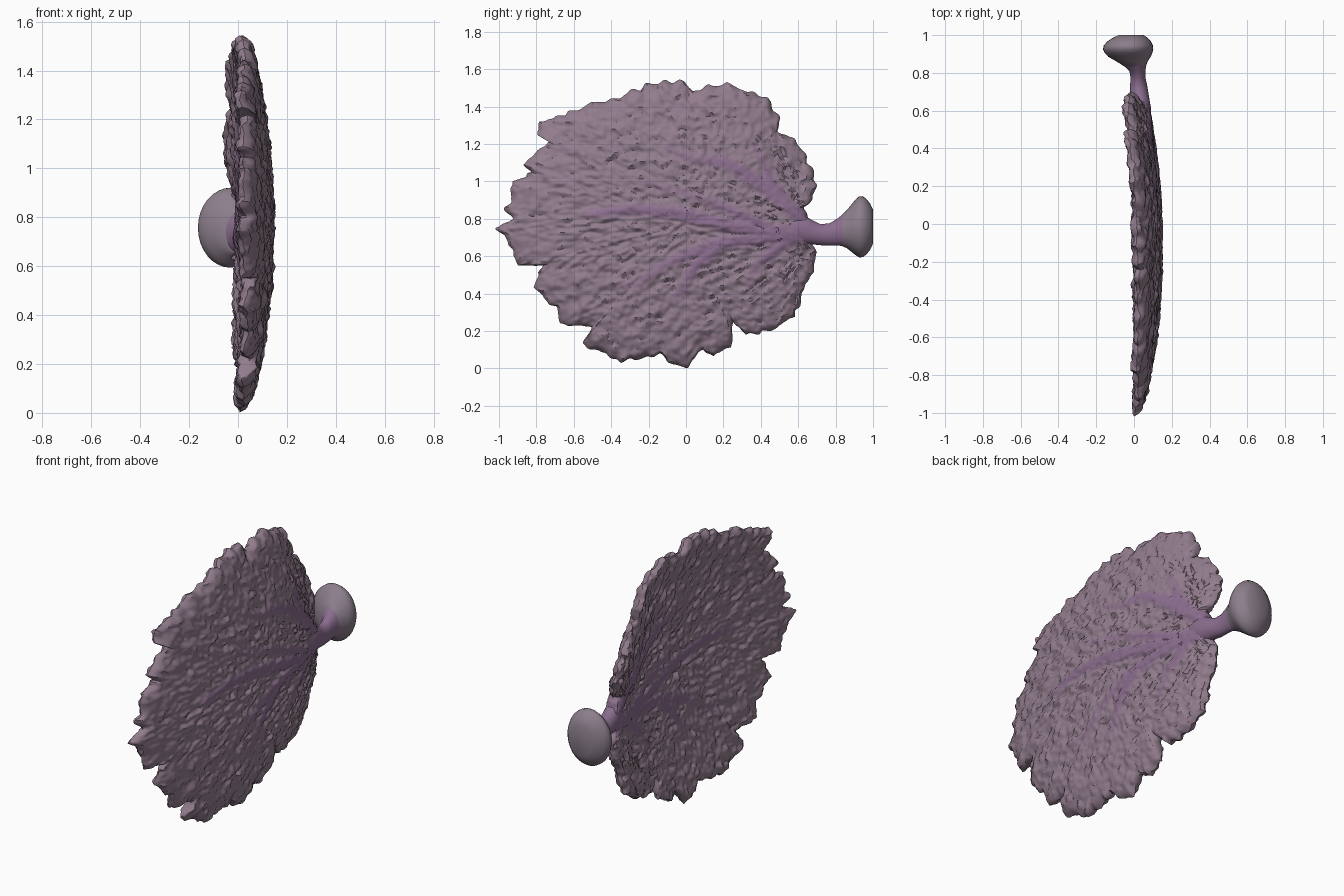
import bpy, bmesh, math
from mathutils import Vector, noise, kdtree

if "Cube" in bpy.data.objects:
    bpy.data.objects.remove(bpy.data.objects["Cube"])

def material(name, col):
    m = bpy.data.materials.new(name)
    m.diffuse_color = (*col, 1)
    m.use_nodes = True
    m.node_tree.nodes["Principled BSDF"].inputs["Base Color"].default_value = m.diffuse_color
    return m

FLESH = material("mauve", (0.29, 0.205, 0.27))
TINT = material("vein_edge", (0.28, 0.18, 0.275))
VEIN = material("purple", (0.26, 0.155, 0.275))
FOOT = material("grey_mauve", (0.26, 0.21, 0.26))

# Fan outline as (y, z)
OUTLINE = [(.66, .79), (.63, .86), (.69, .93), (.69, 1.03), (.65, 1.13), (.58, 1.22), (.49, 1.27),
           (.50, 1.34), (.45, 1.42), (.36, 1.47), (.22, 1.53), (.12, 1.51), (.04, 1.48), (-.03, 1.54),
           (-.2, 1.52), (-.35, 1.45), (-.5, 1.42), (-.65, 1.36), (-.78, 1.32), (-.80, 1.25),
           (-.73, 1.22), (-.87, 1.09), (-.82, 1.05), (-.92, 1.0), (-.93, .91), (-.97, .86),
           (-.93, .80), (-1.02, .75), (-.95, .68), (-.90, .55), (-.76, .55), (-.82, .43),
           (-.70, .33), (-.67, .24), (-.50, .22), (-.56, .13), (-.35, .04), (-.13, .08),
           (-.10, .025), (0, .005), (.09, .10), (.15, .06), (.24, .12), (.25, .25), (.32, .18),
           (.45, .20), (.58, .28), (.62, .40), (.68, .53), (.70, .62), (.67, .68)]

def dish(y, z):
    """Mid-surface x of the shallow bowl"""
    d = ((y + .15) / .85) ** 2 + ((z - .77) / .77) ** 2
    lobe = max(0, min(1, (y - .3) / .3)) * max(0, min(1, (z - .85) / .2))
    return .104 - .092 * d - .035 * lobe

def resample(pts, n, closed):
    pts = [Vector(p) for p in pts]
    if closed:
        pts.append(pts[0])
    lens = [(b - a).length for a, b in zip(pts, pts[1:])]
    total, out = sum(lens), []
    for i in range(n):
        t, k = total * i / (n if closed else n - 1), 0
        while k < len(lens) - 1 and t > lens[k]:
            t -= lens[k]
            k += 1
        out.append(pts[k].lerp(pts[k + 1], min(1, t / lens[k])))
    return out

# Vein paths branching from the stem: (path, start height, end height)
VEINS = [([(.72, .72), (.45, .73), (.2, .77), (-.05, .83), (-.25, .85), (-.5, .83)], .020, .008),
         ([(.68, .76), (.55, .86), (.38, 1.0), (.22, 1.10), (.0, 1.13), (-.1, 1.18)], .020, .004),
         ([(.55, .86), (.45, 1.0), (.40, 1.14), (.33, 1.24)], .016, .002),
         ([(.70, .71), (.4, .70), (.15, .66), (-.08, .57), (-.25, .46), (-.35, .43)], .020, .004),
         ([(.18, .66), (.05, .55), (-.02, .42), (-.12, .33)], .016, .002),
         ([(.5, .72), (.2, .86), (-.05, .95), (-.25, 1.0)], .012, .003),
         ([(.55, .70), (.38, .55), (.30, .40)], .014, .002)]
STEPS = 50
tree = kdtree.KDTree(len(VEINS) * STEPS)
heights = []
for path, h0, h1 in VEINS:
    for i, p in enumerate(resample(path, STEPS, False)):
        tree.insert((p.x, p.y, 0), len(heights))
        heights.append(h0 + (h1 - h0) * i / (STEPS - 1))
tree.balance()

def vein(y, z):
    """Height of the vein ridge and closeness to it"""
    _, i, d = tree.find((y, z, 0))
    near = math.exp(-(d / (.022 + heights[i])) ** 2)
    return heights[i] * near, near * min(1, heights[i] / .012)

def rough(y, z, seed):
    """Ridges streaking outward from the stem"""
    dy, dz = .75 - y, z - .73
    r, a = math.hypot(dy, dz), math.atan2(dz, dy)
    streak = noise.noise(Vector((r * 10, a * 24, seed)))
    grain = noise.noise(Vector((y * 30, z * 42, seed + 9)))
    return .015 * streak + .013 * grain

def finish(name, bm, *mats):
    bmesh.ops.recalc_face_normals(bm, faces=bm.faces)
    me = bpy.data.meshes.new(name)
    bm.to_mesh(me)
    bm.free()
    for m in mats:
        me.materials.append(m)
    ob = bpy.data.objects.new(name, me)
    bpy.context.collection.objects.link(ob)
    return ob

# Fan blade: two rippled skins with raised veins, joined at the rim
N, RINGS = 440, 68
c = Vector((0, .77))
edge = []
for p in resample(OUTLINE, N, True):
    d = (p - c).normalized()
    edge.append(p + d * .024 * noise.noise(Vector((p.x * 22, p.y * 22, 3))))
bm = bmesh.new()
skins = []
for side in (1, -1):
    rings = []
    for j in range(1, RINGS + 1):
        s = j / RINGS
        if side < 0 and j == RINGS:
            rings.append(skins[0][-1])
            continue
        ring = []
        for e in edge:
            p = c.lerp(e, s)
            h = .038 * math.sqrt(max(0, 1 - s ** 20))
            bump, near = vein(p.x, p.y)
            x = dish(p.x, p.y) + side * (h + bump * (1 if side > 0 else .6))
            x += rough(p.x, p.y, 5 * side) * (1 - .8 * near)
            ring.append(bm.verts.new((x, p.x, p.y)))
        rings.append(ring)
    skins.append(rings)
    hub = bm.verts.new((dish(c.x, c.y) + side * .038, c.x, c.y))
    for i in range(N):
        k = (i + 1) % N
        bm.faces.new((hub, rings[0][i], rings[0][k]))
        for a, b in zip(rings, rings[1:]):
            bm.faces.new((a[i], b[i], b[k], a[k]))
for f in bm.faces:
    m = f.calc_center_median()
    near = vein(m.y, m.z)[1]
    f.material_index = 2 if near > .6 else 1 if near > .25 else 0
blade = finish("fan_blade", bm, FLESH, TINT, VEIN)

def smooth(ob, deg):
    bpy.ops.object.select_all(action='DESELECT')
    ob.select_set(True)
    bpy.context.view_layer.objects.active = ob
    bpy.ops.object.shade_smooth_by_angle(angle=math.radians(deg))
smooth(blade, 40)

def loft(name, rows, mat, n=32):
    """Elliptic sections along y: (y, x, z, half width x, half height z)"""
    bm = bmesh.new()
    rings = [[bm.verts.new((x + rx * math.cos(math.tau * i / n), y, z + rz * math.sin(math.tau * i / n)))
              for i in range(n)] for y, x, z, rx, rz in rows]
    for a, b in zip(rings, rings[1:]):
        for i in range(n):
            k = (i + 1) % n
            bm.faces.new((a[i], b[i], b[k], a[k]))
    bm.faces.new(rings[0])
    bm.faces.new(rings[-1])
    smooth(finish(name, bm, mat), 50)

# Stem flaring out of the blade, and the trumpet-shaped holdfast foot
loft("stem", [(.50, .055, .745, .02, .04), (.56, .047, .745, .042, .065), (.62, .037, .745, .052, .08),
              (.67, .03, .73, .05, .066), (.72, .025, .715, .047, .056), (.77, .022, .717, .040, .060),
              (.81, .018, .73, .042, .072), (.84, .005, .74, .06, .086)], VEIN)
loft("holdfast_foot", [(.835, .005, .738, .058, .084), (.86, -.010, .745, .082, .102),
                       (.885, -.024, .75, .112, .127), (.905, -.029, .755, .126, .147),
                       (.925, -.031, .757, .133, .163), (.945, -.03, .758, .130, .163),
                       (.965, -.026, .758, .117, .148), (.985, -.02, .758, .093, .123),
                       (1.0, -.015, .758, .066, .09)], FOOT)
